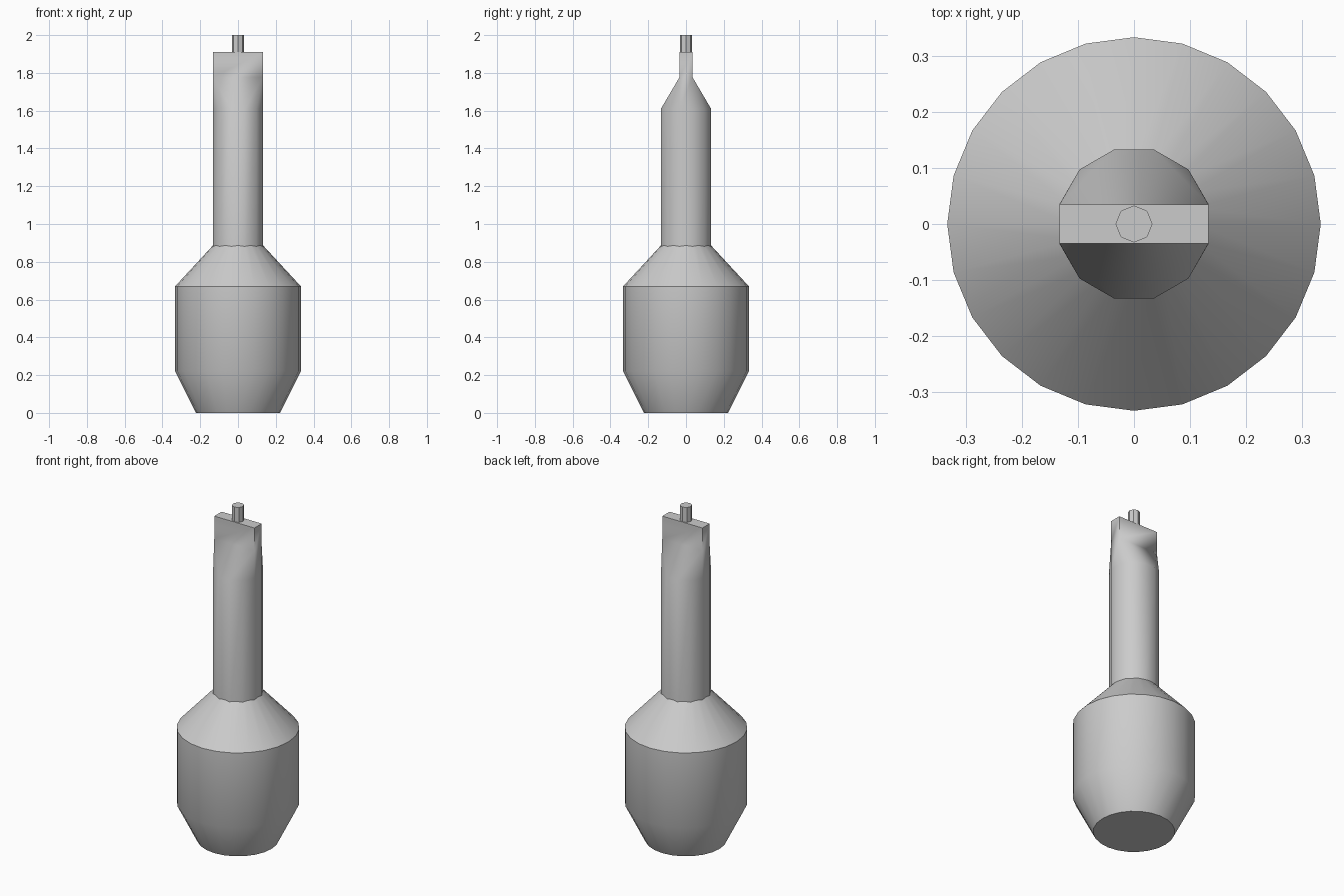
import bpy, bmesh, math

cube = bpy.data.objects.get("Cube")
if cube:
    bpy.data.objects.remove(cube)

grey = bpy.data.materials.new("plain_grey")
grey.use_nodes = True
COLOUR = (0.6, 0.6, 0.6, 1)
grey.diffuse_color = COLOUR
grey.node_tree.nodes["Principled BSDF"].inputs["Base Color"].default_value = COLOUR


def ring(bm, radius, z, sides, turn=0.0):
    step = math.tau / sides
    return [bm.verts.new((radius * math.cos(step * (i + turn)),
                          radius * math.sin(step * (i + turn)), z))
            for i in range(sides)]


def bridge(bm, low, high):
    n = len(low)
    for i in range(n):
        j = (i + 1) % n
        bm.faces.new((low[i], low[j], high[j], high[i]))


def finish(bm, name):
    bmesh.ops.recalc_face_normals(bm, faces=bm.faces)
    mesh = bpy.data.meshes.new(name)
    bm.to_mesh(mesh)
    bm.free()
    obj = bpy.data.objects.new(name, mesh)
    bpy.context.collection.objects.link(obj)
    mesh.materials.append(grey)
    bpy.ops.object.select_all(action='DESELECT')
    obj.select_set(True)
    bpy.context.view_layer.objects.active = obj
    bpy.ops.object.shade_smooth_by_angle(angle=math.radians(35))
    return obj


def lathe(name, profile, sides):
    bm = bmesh.new()
    rings = [ring(bm, r, z, sides) for r, z in profile]
    for low, high in zip(rings, rings[1:]):
        bridge(bm, low, high)
    bm.faces.new(rings[0])
    bm.faces.new(rings[-1])
    return finish(bm, name)


# Bulbous body, with the shoulder closing just inside the neck
lathe("body", [(0.222, 0), (0.333, 0.222), (0.333, 0.67), (0.111, 0.91)], 24)

# Twelve-sided neck tapering into a flat blade
bm = bmesh.new()
W, D = 0.133, 0.0345
R = math.hypot(W, D)
low, shoulder = (ring(bm, R, z, 12, 0.5) for z in (0.8, 1.61))
bridge(bm, low, shoulder)
bm.faces.new(low)
corners = [(W, D), (-W, D), (-W, -D), (W, -D)]
heel, tip = ([bm.verts.new((x, y, z)) for x, y in corners] for z in (1.777, 1.911))
bridge(bm, heel, tip)
bm.faces.new(tip)
for k in range(4):
    # each corner fans down to the three ring points of its quadrant
    a, b, c = shoulder[3 * k:3 * k + 3]
    bm.faces.new((a, b, heel[k]))
    bm.faces.new((b, c, heel[k]))
    bm.faces.new((c, shoulder[(3 * k + 3) % 12], heel[(k + 1) % 4], heel[k]))
finish(bm, "neck_and_blade")

# Small octagonal pin on top
lathe("tip_pin", [(0.033, 1.9), (0.033, 2.0)], 8)
